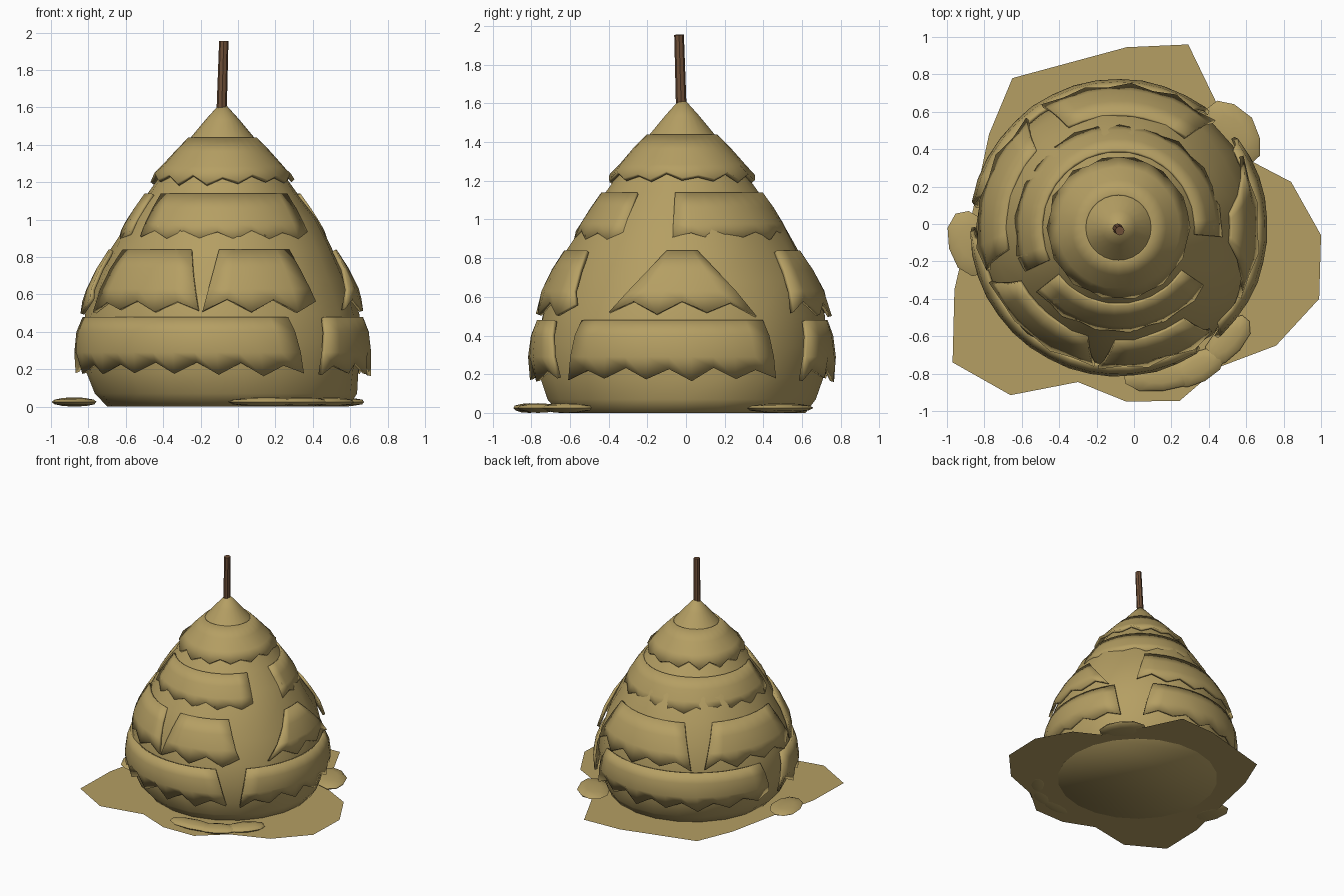
import bpy, bmesh, math, random
from mathutils import Vector, Matrix

if "Cube" in bpy.data.objects:
    bpy.data.objects.remove(bpy.data.objects["Cube"])

random.seed(4)
CX, CY = -0.083, -0.02          # axis of the stack


def material(name, rgb):
    m = bpy.data.materials.new(name)
    m.diffuse_color = (*rgb, 1)
    m.use_nodes = True
    m.node_tree.nodes["Principled BSDF"].inputs["Base Color"].default_value = m.diffuse_color
    return m


STRAW = material("straw tan", (0.46, 0.345, 0.125))
WOOD = material("pole brown", (0.16, 0.08, 0.04))


def finish(bm, name, mat, angle=None):
    me = bpy.data.meshes.new(name)
    bm.to_mesh(me)
    bm.free()
    ob = bpy.data.objects.new(name, me)
    bpy.context.collection.objects.link(ob)
    me.materials.append(mat)
    if angle:
        bpy.ops.object.select_all(action='DESELECT')
        ob.select_set(True)
        bpy.context.view_layer.objects.active = ob
        bpy.ops.object.shade_smooth_by_angle(angle=math.radians(angle))
    return ob


def polar(r, deg, z, ox=0.0):
    a = math.radians(deg)
    return Vector((CX + ox + r * math.cos(a), CY + r * math.sin(a), z))


# Body: lathed mound with a slightly uneven surface
PROFILE = [(0.645, 0.0, 0.03), (0.70, 0.07, 0.02), (0.74, 0.18, 0), (0.757, 0.34, 0),
           (0.742, 0.5, 0), (0.685, 0.68, 0), (0.60, 0.84, 0), (0.51, 1.0, 0),
           (0.40, 1.14, 0), (0.285, 1.30, 0), (0.165, 1.445, 0), (0.09, 1.535, 0),
           (0.022, 1.61, 0)]
N = 22
bm = bmesh.new()
rings = []
for r, z, ox in PROFILE:
    wob = 0.012 if 0.05 < z < 1.1 else 0
    rings.append([bm.verts.new(polar(r + random.uniform(-wob, wob) - wob / 2, 360 * i / N, z, ox))
                  for i in range(N)])
for a, b in zip(rings, rings[1:]):
    for i in range(N):
        j = (i + 1) % N
        bm.faces.new((a[i], a[j], b[j], b[i]))
bm.faces.new(rings[0][::-1])
bm.faces.new(rings[-1])
finish(bm, "hay_mound", STRAW, 60)


# Thatch layers: thin curved sheets with a toothed lower hem
def skirt(name, profile, start, end, step, tooth, flare=0.0, taper=0.0):
    full = end - start >= 360
    cols = max(3, round((end - start) / step))
    if full and cols % 2:
        cols += 1
    bm = bmesh.new()
    grid = []
    last = len(profile) - 1
    mid = (start + end) / 2
    for c in range(cols if full else cols + 1):
        ang = start + (end - start) * c / cols
        drop = (tooth if c % 2 else 0) + random.uniform(-0.012, 0.012)
        col = []
        for k, (r, z) in enumerate(profile):
            t = k / last
            # pieces widen toward the hem
            a = mid + (ang - mid) * (1 - taper * (1 - t))
            if k == last:
                z += drop
                r -= drop * 0.35
            col.append(bm.verts.new(polar(r + flare * t + random.uniform(-.004, .004) * t, a, z)))
        grid.append(col)
    pairs = list(zip(grid, grid[1:])) + ([(grid[-1], grid[0])] if full else [])
    for a, b in pairs:
        for k in range(last):
            bm.faces.new((a[k], a[k + 1], b[k + 1], b[k]))
    ob = finish(bm, name, STRAW, 50)
    mod = ob.modifiers.new("thickness", 'SOLIDIFY')
    mod.thickness = 0.022
    mod.offset = -1


TOP = [(0.182, 1.44), (0.255, 1.365), (0.325, 1.285), (0.385, 1.205)]
UPPER = [(0.418, 1.14), (0.475, 1.06), (0.525, 0.98), (0.56, 0.90)]
MIDDLE = [(0.61, 0.84), (0.675, 0.74), (0.73, 0.63), (0.765, 0.51)]
LOWER = [(0.752, 0.48), (0.782, 0.40), (0.795, 0.29), (0.785, 0.17)]

skirt("top_thatch", TOP, 0, 360, 12.9, 0.035)
for i, (s, e) in enumerate([(-5, 205), (218, 326)]):
    skirt(f"upper_thatch_{i + 1}", UPPER, s, e, 10, 0.035)
for i, (s, e, f, t) in enumerate([(-98, -48, 0, .25), (-30, 30, 0, .75), (48, 122, 0.01, .15),
                                  (130, 198, 0, .2), (203, 260, -0.01, .2)]):
    skirt(f"middle_thatch_{i + 1}", MIDDLE, s, e, 9.5, 0.06, f, t)
for i, (s, e, f) in enumerate([(180, 304, 0), (-48, 38, 0.005), (52, 172, 0)]):
    skirt(f"lower_thatch_{i + 1}", LOWER, s, e, 9, 0.06, f, 0.1)

# Loose straw spread on the ground
OUTLINE = [(-.65, .78), (-.04, .945), (.29, .96), (.44, .65), (.62, .34), (.84, .225), (1, -.06),
           (.99, -.4), (.76, -.65), (.455, -.765), (.245, -.945), (-.04, -.95), (-.3, -.845),
           (-.66, -.915), (-.97, -.74), (-.96, -.35), (-.86, .08), (-.775, .48)]
bm = bmesh.new()
bm.faces.new([bm.verts.new((x, y, 0.006)) for x, y in OUTLINE]).normal_update()
bmesh.ops.triangulate(bm, faces=bm.faces[:])
bmesh.ops.recalc_face_normals(bm, faces=bm.faces[:])
for f in bm.faces:
    if f.normal.z < 0:
        f.normal_flip()
finish(bm, "straw_scatter", STRAW)

# Small flattened clumps around the foot
CLUMPS = [(-0.875, -0.10, 0.185, 0.12, 105), (0.53, 0.49, 0.205, 0.125, -52),
          (0.15, -0.81, 0.21, 0.085, 5), (0.34, -0.765, 0.17, 0.085, 28),
          (0.50, -0.62, 0.17, 0.085, 50)]
for i, (x, y, a, b, rot) in enumerate(CLUMPS):
    bm = bmesh.new()
    bmesh.ops.create_uvsphere(bm, u_segments=10, v_segments=6, radius=1)
    for v in bm.verts:
        k = random.uniform(0.92, 1.05)
        v.co.x *= k
        v.co.y *= k
    m = (Matrix.Translation((x, y, 0.025)) @ Matrix.Rotation(math.radians(rot), 4, 'Z')
         @ Matrix.Diagonal((a, b, 0.025, 1)))
    bmesh.ops.transform(bm, matrix=m, verts=bm.verts)
    finish(bm, f"straw_clump_{i + 1}", STRAW, 60)

# Central pole poking from the peak
p0, p1 = Vector((-0.09, -0.022, 1.5)), Vector((-0.076, -0.036, 1.955))
bm = bmesh.new()
bmesh.ops.create_cone(bm, cap_ends=True, segments=8, radius1=0.028, radius2=0.025,
                      depth=(p1 - p0).length)
q = (p1 - p0).to_track_quat('Z', 'Y').to_matrix().to_4x4()
bmesh.ops.transform(bm, matrix=Matrix.Translation((p0 + p1) / 2) @ q, verts=bm.verts)
finish(bm, "pole", WOOD)
